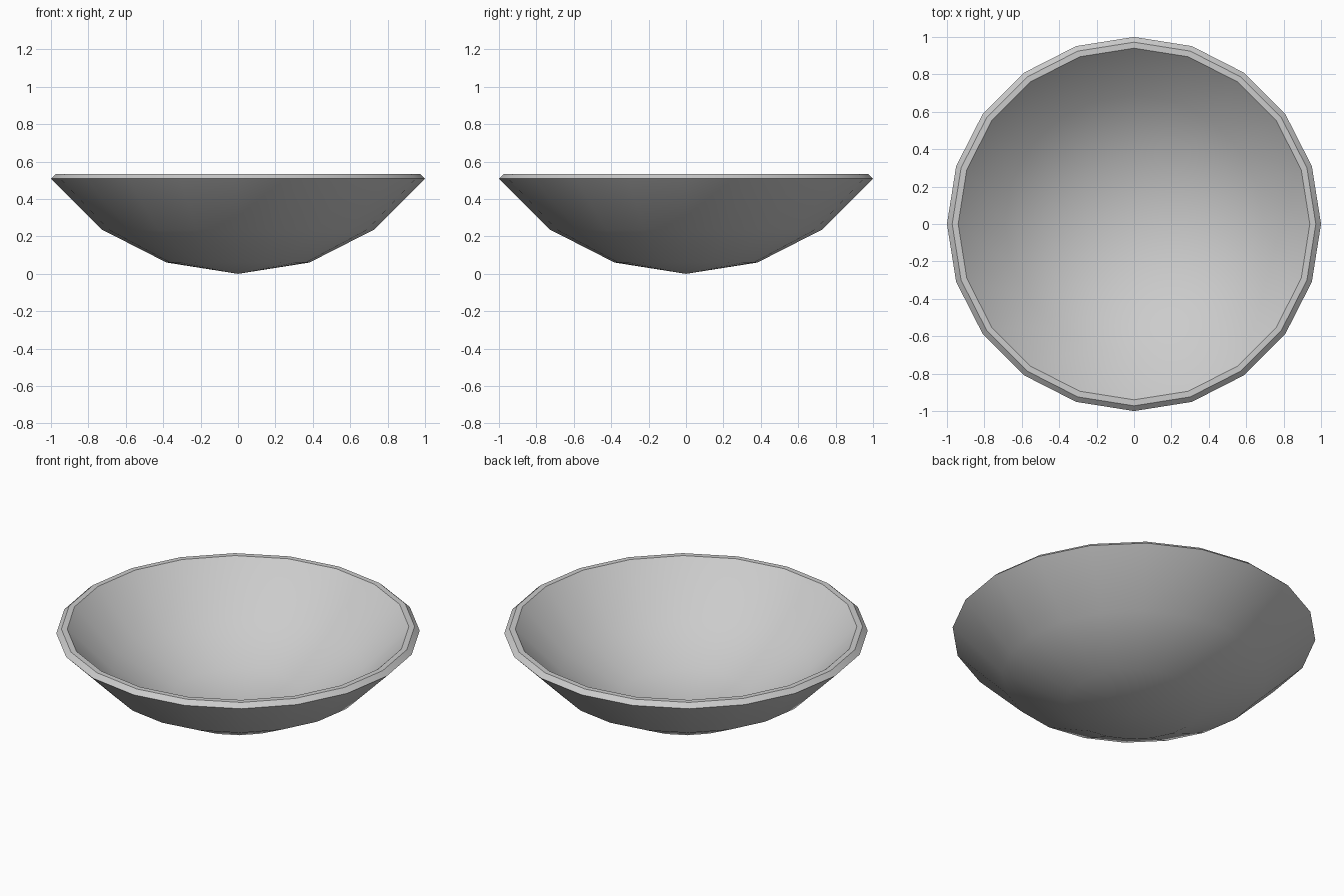
import bpy, bmesh, math
from mathutils import Vector

# Remove the default cube
cube = bpy.data.objects.get("Cube")
if cube:
    bpy.data.objects.remove(cube, do_unlink=True)

SIDES = 20
STEP = math.radians(18)
RADIUS = 1 / math.sin(3 * STEP)   # sphere radius giving a rim radius of 1
WALL = 0.061
RIM_TOP = 0.535


def grey_material():
    mat = bpy.data.materials.new("light grey")
    mat.use_nodes = True
    colour = (0.6, 0.6, 0.6, 1)
    mat.diffuse_color = colour
    mat.node_tree.nodes["Principled BSDF"].inputs["Base Color"].default_value = colour
    return mat


def arc(radius, rings):
    """Points up the bowl wall, from the axis outward."""
    return [Vector((radius * math.sin(i * STEP), 0, RADIUS - radius * math.cos(i * STEP)))
            for i in range(rings)]


# Profile: outer wall, chamfered rim, flat lip, inner wall back to the axis
outer = arc(RADIUS, 4)
inner = arc(RADIUS - WALL, 3)
rim = [Vector((0.972, 0, RIM_TOP)), Vector((0.94, 0, RIM_TOP))]
profile = outer + rim + inner[::-1]

# Revolve the profile into the bowl
bm = bmesh.new()
verts = [bm.verts.new(p) for p in profile]
edges = [bm.edges.new(pair) for pair in zip(verts, verts[1:])]
bmesh.ops.spin(bm, geom=verts + edges, cent=(0, 0, 0), axis=(0, 0, 1),
               angle=math.tau, steps=SIDES)
bmesh.ops.remove_doubles(bm, verts=bm.verts, dist=0.0005)
bmesh.ops.recalc_face_normals(bm, faces=bm.faces)

mesh = bpy.data.meshes.new("bowl")
bm.to_mesh(mesh)
bm.free()
bowl = bpy.data.objects.new("bowl", mesh)
bpy.context.collection.objects.link(bowl)
mesh.materials.append(grey_material())

# Smooth walls, crisp rim
bpy.ops.object.select_all(action="DESELECT")
bowl.select_set(True)
bpy.context.view_layer.objects.active = bowl
bpy.ops.object.shade_smooth_by_angle(angle=math.radians(30))
